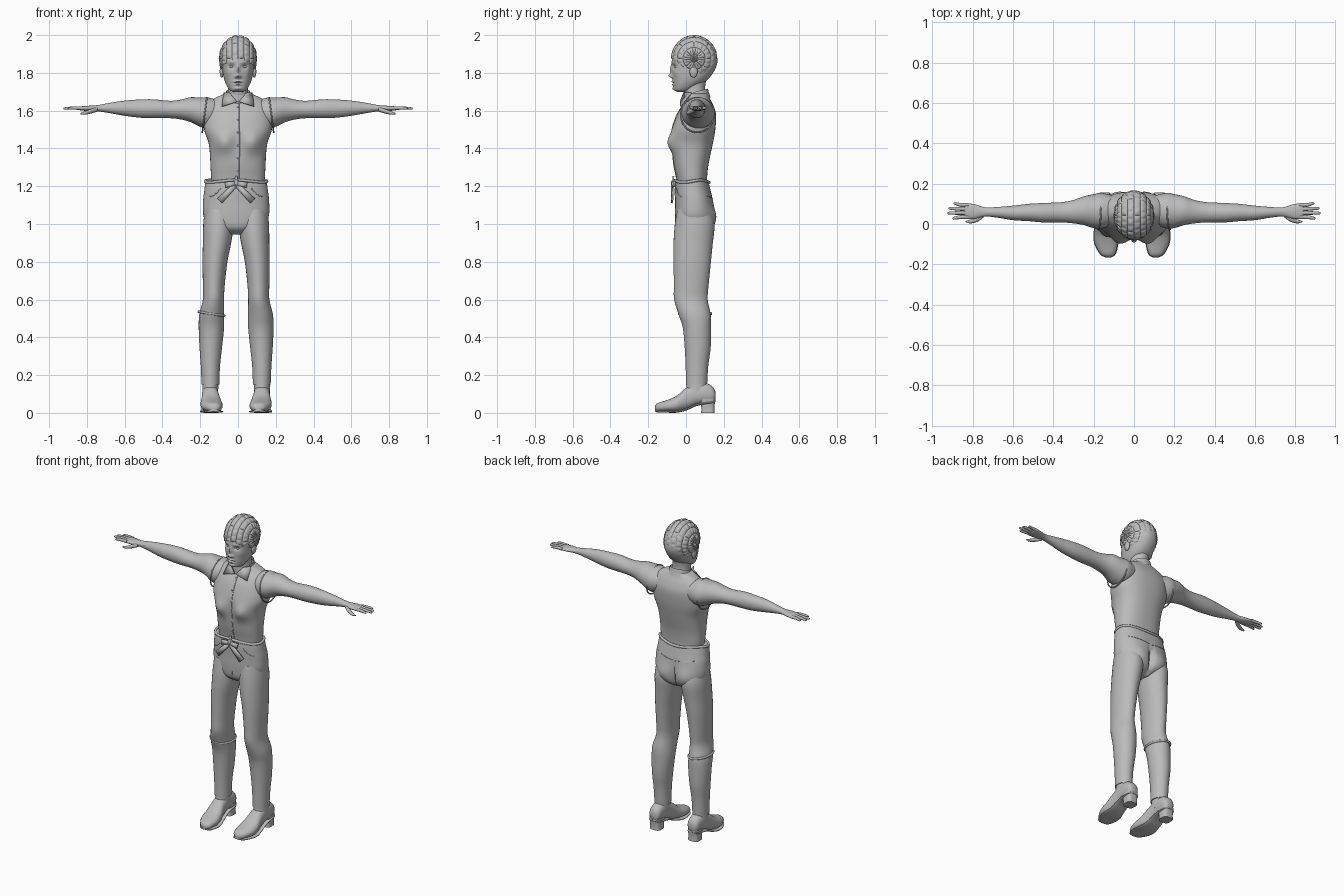
import bpy, bmesh, math
from math import sin, cos, pi, exp
from mathutils import Vector
from mathutils.bvhtree import BVHTree

cube = bpy.data.objects.get("Cube")
if cube:
    bpy.data.objects.remove(cube)

grey = bpy.data.materials.new("plain_grey")
grey.use_nodes = True
grey.diffuse_color = (0.5, 0.5, 0.5, 1)
grey.node_tree.nodes["Principled BSDF"].inputs["Base Color"].default_value = (0.5, 0.5, 0.5, 1)


def finish(name, bm, angle=50):
    bmesh.ops.recalc_face_normals(bm, faces=bm.faces)
    me = bpy.data.meshes.new(name)
    bm.to_mesh(me)
    bm.free()
    ob = bpy.data.objects.new(name, me)
    bpy.context.collection.objects.link(ob)
    me.materials.append(grey)
    bpy.ops.object.select_all(action='DESELECT')
    ob.select_set(True)
    bpy.context.view_layer.objects.active = ob
    bpy.ops.object.shade_smooth_by_angle(angle=math.radians(angle))
    return ob


def spline(pts, sub):
    """Catmull-Rom through tuples of any length."""
    out = []
    for i in range(len(pts) - 1):
        a, b, c, d = pts[max(i - 1, 0)], pts[i], pts[i + 1], pts[min(i + 2, len(pts) - 1)]
        for k in range(sub):
            t = k / sub
            out.append([q + t / 2 * (r - p + t * (2 * p - 5 * q + 4 * r - s + t * (3 * (q - r) + s - p)))
                        for p, q, r, s in zip(a, b, c, d)])
    return out + [list(pts[-1])]


def loft(name, axis, stations, power=2.0, seg=32, sub=4, side=1, shape=None, cap=True):
    """Rings along an axis: (position, centre u, centre v, radius u, radius v)."""
    bm = bmesh.new()
    rings = []
    for p, cu, cv, ru, rv in spline(stations, sub):
        ring = []
        for k in range(seg):
            a = 2 * pi * k / seg
            c, s = cos(a), sin(a)
            u = cu + ru * math.copysign(abs(c) ** (2 / power), c)
            v = cv + rv * math.copysign(abs(s) ** (2 / power), s)
            co = {'x': (p, u, v), 'y': (u, p, v), 'z': (u, v, p)}[axis]
            co = Vector((co[0] * side, co[1], co[2]))
            ring.append(bm.verts.new(shape(co) if shape else co))
        rings.append(ring)
    for r, q in zip(rings, rings[1:]):
        for k in range(seg):
            j = (k + 1) % seg
            bm.faces.new((r[k], r[j], q[j], q[k]))
    if cap:
        bm.faces.new(rings[0])
        bm.faces.new(rings[-1])
    return finish(name, bm)


def ball(name, loc, size):
    bm = bmesh.new()
    bmesh.ops.create_uvsphere(bm, u_segments=20, v_segments=12, radius=1)
    for v in bm.verts:
        v.co = Vector([c * s + l for c, s, l in zip(v.co, size, loc)])
    return finish(name, bm)


def tube(name, pts, r, closed=False):
    cu = bpy.data.curves.new(name, 'CURVE')
    cu.dimensions = '3D'
    cu.bevel_depth, cu.bevel_resolution = r, 2
    sp = cu.splines.new('POLY')
    sp.points.add(len(pts) - 1)
    for p, co in zip(sp.points, pts):
        p.co = (*co, 1)
    sp.use_cyclic_u = closed
    cu.materials.append(grey)
    ob = bpy.data.objects.new(name, cu)
    bpy.context.collection.objects.link(ob)
    return ob


def plate(name, pts, thick):
    bm = bmesh.new()
    bm.faces.new([bm.verts.new(p) for p in pts])
    ob = finish(name, bm, 30)
    m = ob.modifiers.new("thickness", 'SOLIDIFY')
    m.thickness, m.offset = thick, 0
    return ob


def surface(ob):
    """Returns a function giving the surface y at x, z, seen from the front or the back."""
    me = ob.data
    tree = BVHTree.FromPolygons([v.co for v in me.vertices], [p.vertices[:] for p in me.polygons])

    def hit(x, z, d=1):
        co = tree.ray_cast(Vector((x, -d, z)), Vector((0, d, 0)))[0]
        return co.y if co else 0
    return hit


def bumps(items, front=True):
    """Gaussian swellings in y: (x, z, width, height, amount), mirrored in x."""
    def shape(co):
        w = min(max((0.02 - co.y if front else co.y - 0.03) / 0.04, 0), 1)
        add = sum(a * exp(-((abs(co.x) - x) / sx) ** 2 - ((co.z - z) / sz) ** 2)
                  for x, z, sx, sz, a in items)
        return Vector((co.x, co.y + w * add, co.z))
    return shape


# Shirt
shirt = loft("shirt", 'z', [
    (1.215, 0, .032, .138, .08), (1.25, 0, .03, .143, .082), (1.32, 0, .027, .146, .093),
    (1.42, 0, .033, .154, .108), (1.5, 0, .04, .179, .115), (1.58, 0, .056, .178, .103),
    (1.63, 0, .064, .168, .08), (1.665, 0, .068, .125, .058), (1.69, 0, .06, .07, .055)],
    power=2.4, seg=64, sub=6,
    shape=bumps([(.078, 1.43, .05, .05, -.03), (0, 1.43, .025, .06, .008)]))
shirt_y = surface(shirt)
tube("shirt_placket", [(0.008, shirt_y(0.008, z / 100), z / 100) for z in range(124, 166, 2)], .0025)
for i in range(6):
    z = 1.28 + i * 0.068
    ball("shirt_button", (0, shirt_y(0, z), z), (.005, .003, .005))

# Collar
loft("collar_band", 'z', [(1.655, 0, .06, .08, .07), (1.68, 0, .056, .07, .066), (1.705, 0, .054, .064, .062)],
     cap=False, shape=lambda c: Vector((c.x, c.y, c.z + .25 * (c.y - .07))))
for s in (1, -1):
    plate("collar_flap", [(s * .004, -.03, 1.648), (s * .045, -.012, 1.695), (s * .075, .03, 1.695),
                          (s * .085, -.028, 1.622)], .006)

# Arms, hands and armhole trims
for s, side in ((1, "left"), (-1, "right")):
    loft(side + "_arm", 'x', [
        (.1, .07, 1.59, .07, .065), (.16, .066, 1.588, .088, .082), (.2, .064, 1.592, .084, .077),
        (.25, .066, 1.605, .071, .066), (.3, .061, 1.606, .058, .053), (.36, .058, 1.606, .05, .046),
        (.45, .056, 1.61, .048, .05), (.52, .057, 1.611, .043, .048), (.6, .055, 1.613, .036, .04),
        (.68, .058, 1.614, .026, .027), (.74, .06, 1.613, .023, .017), (.79, .062, 1.612, .036, .014),
        (.83, .064, 1.612, .038, .011), (.845, .064, 1.612, .034, .006)], side=s)
    for y, tip in ((.034, .9), (.055, .925), (.075, .92), (.095, .895)):
        end = y + (y - .06) * .2
        loft(side + "_finger", 'x', [(.82, y, 1.613, .009, .009), (.86, y, 1.614, .0095, .009),
                                     (tip - .008, end, 1.612, .007, .006), (tip, end, 1.611, .002, .002)],
             seg=12, side=s)
    loft(side + "_thumb", 'x', [(.745, .045, 1.607, .012, .012), (.775, .026, 1.598, .014, .012),
                                (.81, .013, 1.588, .01, .009), (.835, .012, 1.584, .003, .003)],
         seg=12, side=s)
    ring = []
    for k in range(40):
        a = 2 * pi * k / 40
        ring.append((s * (.177 - .012 * sin(a)), .06 + .088 * cos(a), 1.577 + .092 * sin(a)))
    tube(side + "_armhole_trim", ring, .004, True)

# Neck and head
loft("neck", 'z', [(1.62, 0, .07, .065, .055), (1.68, 0, .05, .056, .058), (1.72, 0, .045, .053, .056),
                   (1.78, 0, .05, .053, .06)])
loft("head", 'z', [
    (1.7, 0, -.02, .025, .025), (1.708, 0, -.018, .042, .042), (1.73, 0, 0, .058, .066),
    (1.76, 0, .02, .071, .09), (1.8, 0, .035, .08, .108), (1.85, 0, .045, .085, .12),
    (1.9, 0, .045, .085, .115), (1.95, 0, .045, .07, .09), (1.975, 0, .045, .035, .045)],
    power=2.2, seg=120, sub=10, shape=bumps([
        (0, 1.815, .009, .026, -.012), (0, 1.784, .012, .01, -.018), (.012, 1.78, .007, .007, -.008),
        (.034, 1.833, .016, .011, .012), (.034, 1.857, .022, .008, -.005), (0, 1.754, .02, .005, -.008),
        (0, 1.738, .018, .005, -.007), (0, 1.746, .024, .0025, .005), (0, 1.717, .02, .009, -.009),
        (.055, 1.797, .015, .02, -.004)]))
for s, side in ((1, "left"), (-1, "right")):
    ball(side + "_eye", (s * .034, -.045, 1.832), (.014, .016, .0085))
    ball(side + "_ear", (s * .086, .04, 1.807), (.011, .021, .032))

# Hair: a cap of short tight braids, trimmed along a sloping hairline
bm = bmesh.new()
bmesh.ops.create_uvsphere(bm, u_segments=128, v_segments=72, radius=1)
for v in bm.verts:
    x, y, z = v.co.z, v.co.x, v.co.y
    row = math.asin(max(-1, min(1, x))) * 9
    lon = math.atan2(z, y) * 10 + (pi / 2) * (int(row / pi + 20) % 2)
    lump = min(abs(sin(row)), abs(sin(lon))) ** 0.5
    r = 0.945 + 0.055 * lump
    v.co = Vector((x * r * .102, y * r * .124 + .043, z * r * .126 + 1.875))
low = [v for v in bm.verts if v.co.z < max(1.82 - .65 * v.co.y, 1.755)]
bmesh.ops.delete(bm, geom=low, context='VERTS')
finish("braided_hair", bm, 60)

# Trousers
lower = []
seat = loft("trouser_seat", 'z', [
    (.945, 0, .042, .05, .05), (.98, 0, .044, .13, .092), (1.04, 0, .045, .172, .102),
    (1.12, 0, .043, .175, .1), (1.18, 0, .036, .168, .094), (1.225, 0, .032, .162, .087)],
    power=2.3, seg=64, sub=6,
    shape=bumps([(.08, 1.03, .06, .06, .02), (0, 1.02, .014, .09, -.022)], front=False))
lower.append(seat)
seat_y = surface(seat)
lower.append(tube("fly_seam", [(.006, seat_y(.006, z / 100), z / 100) for z in range(100, 122, 2)], .002))
for s, side in ((1, "left"), (-1, "right")):
    lower.append(loft(side + "_trouser_leg", 'z', [
        (1.08, .09, .042, .075, .088), (1, .093, .046, .081, .105), (.9, .101, .038, .075, .104),
        (.8, .112, .033, .066, .099), (.68, .118, .028, .058, .092), (.6, .12, .026, .056, .089),
        (.52, .129, .046, .066, .085), (.45, .131, .058, .067, .075), (.35, .134, .062, .06, .069),
        (.25, .136, .058, .051, .06), (.15, .136, .056, .047, .056)], side=s))
    arc = [(s * (.08 + .06 * t / 8), 1.19 - .045 * sin(t / 8 * pi / 2)) for t in range(9)]
    lower.append(tube(side + "_front_pocket_seam", [(x, seat_y(x, z), z) for x, z in arc], .002))
    yoke = [(s * (.01 + .13 * t / 8), 1.13 + .02 * t / 8) for t in range(9)]
    lower.append(tube(side + "_back_yoke_seam", [(x, seat_y(x, z, -1), z) for x, z in yoke], .002))

    # Boots
    foot = [(-.165, .118, .024, .012, .01), (-.15, .12, .03, .036, .022), (-.1, .127, .037, .056, .031),
            (-.05, .132, .048, .056, .042), (0, .135, .075, .046, .057), (.05, .137, .098, .042, .058),
            (.1, .137, .105, .042, .054), (.14, .137, .098, .036, .042), (.155, .137, .09, .022, .025)]
    lower.append(loft(side + "_boot", 'y', foot, power=2.3, side=s))
    sole = [(y, x, max(z - h, .007), w + .003, .006) for y, x, z, w, h in foot]
    lower.append(loft(side + "_boot_sole", 'y', sole, power=3, side=s))
    lower.append(loft(side + "_boot_shaft", 'z', [(.09, .137, .06, .042, .06), (.175, .136, .056, .042, .051)],
                      side=s))
    lower.append(loft(side + "_boot_heel", 'z', [(0, .137, .116, .036, .036), (.03, .137, .116, .035, .035),
                                                 (.075, .137, .112, .038, .043)], power=3.5, side=s))

# Rolled band below the right knee
band = []
for k in range(32):
    a = 2 * pi * k / 32
    band.append((-.13 + .067 * cos(a), .048 + .084 * sin(a), .525 - .01 * cos(a)))
lower.append(tube("knee_band", band, .007, True))

# Tied cord belt with hanging ends
cord = []
for k in range(48):
    a = 2 * pi * k / 48
    cord.append((.163 * cos(a), .032 + .09 * sin(a), 1.226 + .006 * sin(3 * a)))
lower.append(tube("cord_belt", cord, .008, True))
lower.append(ball("belt_knot", (0, -.066, 1.215), (.018, .014, .02)))
lower.append(plate("belt_knot_tip", [(-.008, -.07, 1.21), (.01, -.07, 1.21), (.006, -.066, 1.255),
                                     (-.004, -.066, 1.255)], .008))
for s, side in ((1, "left"), (-1, "right")):
    lower.append(plate(side + "_belt_end", [(s * .005, -.072, 1.222), (s * .1, -.07, 1.135),
                                            (s * .075, -.075, 1.11), (-s * .004, -.074, 1.198)], .008))
    lower.append(plate(side + "_belt_loop", [(s * .005, -.072, 1.225), (s * .06, -.07, 1.222),
                                             (s * .055, -.075, 1.192), (s * .004, -.074, 1.205)], .01))
for ob in lower:
    ob.location.x = -.01
